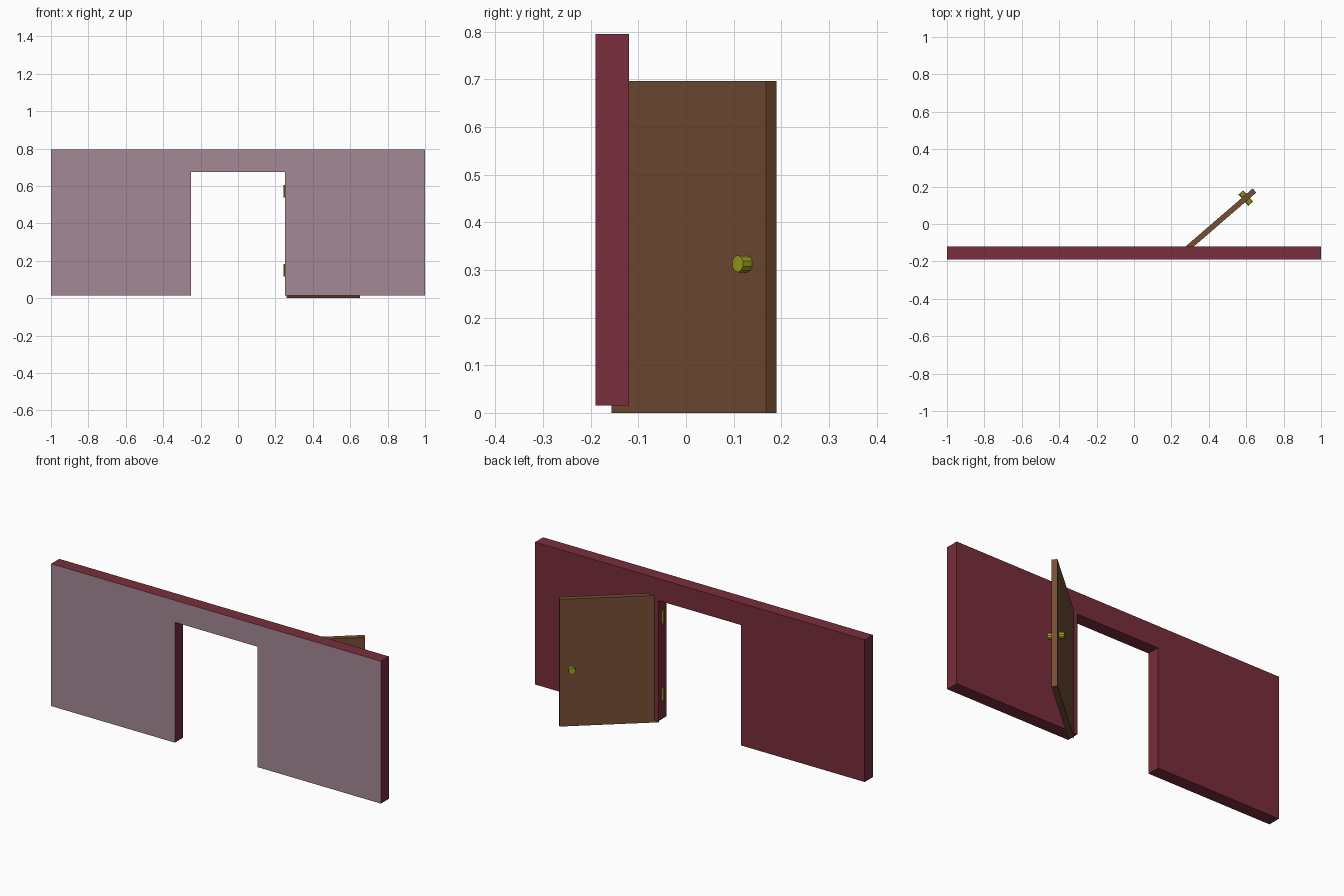
import bpy, bmesh, math
from mathutils import Matrix, Vector

if "Cube" in bpy.data.objects:
    bpy.data.objects.remove(bpy.data.objects["Cube"])


def material(name, rgb):
    m = bpy.data.materials.new(name)
    m.diffuse_color = (*rgb, 1)
    m.use_nodes = True
    m.node_tree.nodes["Principled BSDF"].inputs["Base Color"].default_value = m.diffuse_color
    return m


RED = material("dark_red", (0.19, 0.027, 0.045))
MAUVE = material("mauve_front", (0.37, 0.25, 0.30))
WOOD = material("wood", (0.18, 0.075, 0.035))
BRASS = material("brass", (0.36, 0.36, 0.012))


def finish(bm, name, *mats):
    me = bpy.data.meshes.new(name)
    bmesh.ops.recalc_face_normals(bm, faces=bm.faces[:])
    bm.to_mesh(me)
    bm.free()
    for m in mats:
        me.materials.append(m)
    ob = bpy.data.objects.new(name, me)
    bpy.context.collection.objects.link(ob)
    return ob


def cylinder(name, mat, radius, depth, matrix, sides):
    bm = bmesh.new()
    bmesh.ops.create_cone(bm, cap_ends=True, segments=sides, radius1=radius,
                          radius2=radius, depth=depth, matrix=matrix)
    return finish(bm, name, mat)


# wall with doorway: arch-shaped outline pushed back in y, front face mauve
Y0, Y1, Z0, Z1 = -0.19, -0.12, 0.015, 0.795
W, H = 0.25, 0.675
outline = [(-1, Z0), (-W, Z0), (-W, H), (W, H), (W, Z0), (1, Z0), (1, Z1), (-1, Z1)]
bm = bmesh.new()
front = bm.faces.new([bm.verts.new((x, Y0, z)) for x, z in outline])
ext = bmesh.ops.extrude_face_region(bm, geom=[front], use_keep_orig=True)
bmesh.ops.translate(bm, vec=(0, Y1 - Y0, 0),
                    verts=[v for v in ext["geom"] if isinstance(v, bmesh.types.BMVert)])
for f in bm.faces:
    if all(abs(v.co.y - Y0) < 1e-5 for v in f.verts):
        f.material_index = 1
finish(bm, "wall", RED, MAUVE)

# open door leaf, swung back on its right-hand side
ANGLE = math.radians(40.8)
LENGTH, THICK, HEIGHT = 0.497, 0.029, 0.697
swing = Matrix.Translation((0.456, 0.0165, 0)) @ Matrix.Rotation(ANGLE, 4, 'Z')
bm = bmesh.new()
bmesh.ops.create_cube(bm, size=1, matrix=swing @ Matrix.Translation((0, 0, HEIGHT / 2))
                      @ Matrix.Diagonal((LENGTH, THICK, HEIGHT, 1)))
finish(bm, "door", WOOD)

# knob on each side of the door
for side, name in ((-1, "knob_front"), (1, "knob_back")):
    m = (swing @ Matrix.Translation((0.187, side * 0.026, 0.313))
         @ Matrix.Rotation(math.pi / 2, 4, 'X'))
    cylinder(name, BRASS, 0.018, 0.028, m, 10)

# hinge barrels on the jamb
for z, name in ((0.149, "hinge_lower"), (0.572, "hinge_upper")):
    cylinder(name, BRASS, 0.017, 0.068, Matrix.Translation((0.259, -0.157, z)), 10)
